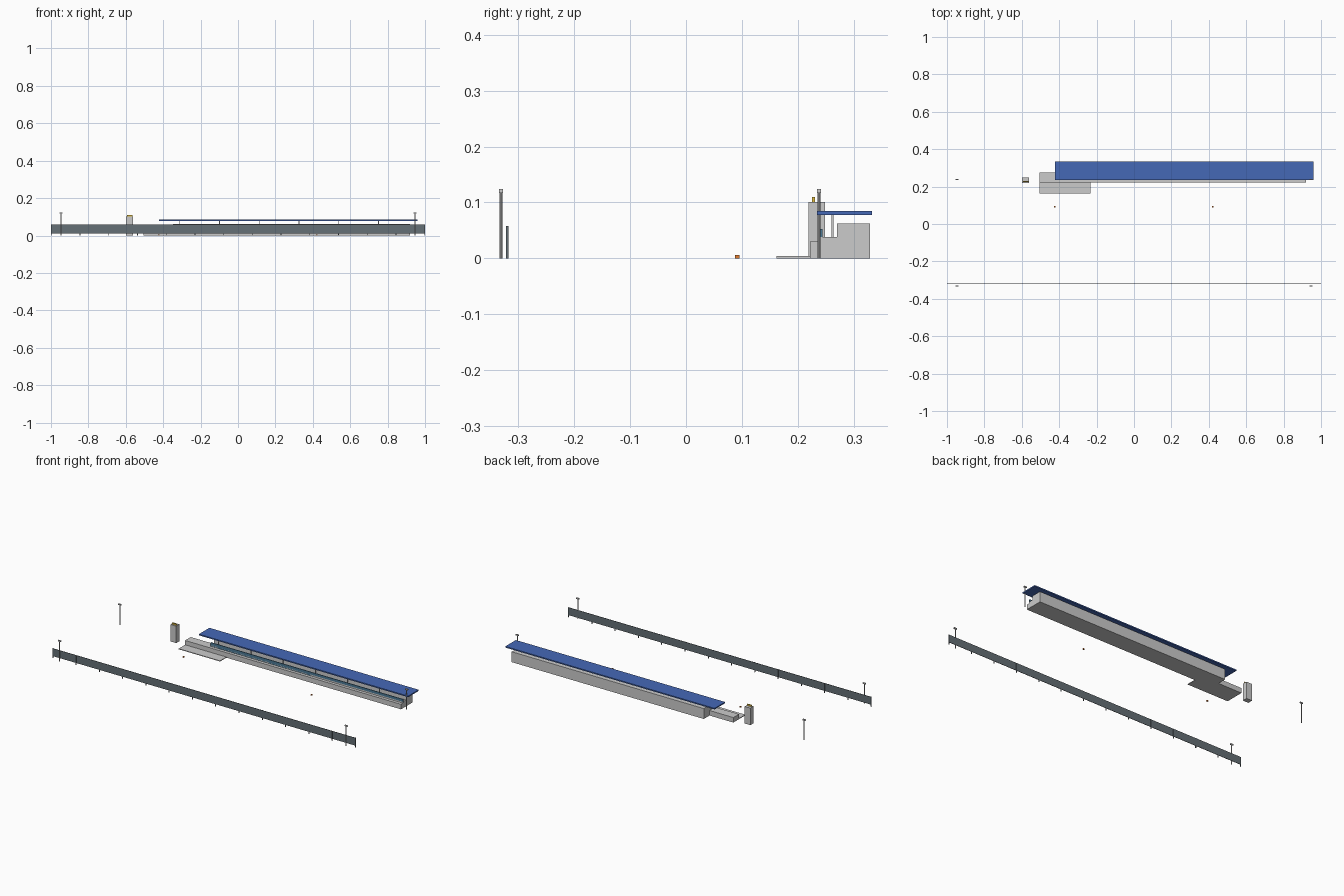
import bpy

if "Cube" in bpy.data.objects:
    bpy.data.objects.remove(bpy.data.objects["Cube"])


def material(name, color):
    m = bpy.data.materials.new(name)
    m.diffuse_color = (*color, 1)
    m.use_nodes = True
    m.node_tree.nodes["Principled BSDF"].inputs["Base Color"].default_value = m.diffuse_color
    return m


blue = material("roof_blue", (0.06, 0.14, 0.47))
glass = material("teal_glass", (0.07, 0.19, 0.30))
steel = material("steel", (0.13, 0.16, 0.18))
orange = material("orange", (0.75, 0.2, 0.03))
yellow = material("yellow", (0.75, 0.5, 0.05))


def box(name, x, y, z, mat=None):
    """Box from (min, max) ranges on each axis."""
    bpy.ops.mesh.primitive_cube_add(
        size=1, location=[(a + b) / 2 for a, b in (x, y, z)])
    ob = bpy.context.object
    ob.name = name
    ob.scale = [b - a for a, b in (x, y, z)]
    bpy.ops.object.transform_apply(location=False, rotation=False, scale=True)
    if mat:
        ob.data.materials.append(mat)
    return ob


def prism(name, profile, x0, x1):
    """Extrude a (y, z) profile along x."""
    n = len(profile)
    verts = [(x, y, z) for x in (x0, x1) for y, z in profile]
    faces = [list(range(n))[::-1], list(range(n, 2 * n))]
    faces += [(i, (i + 1) % n, n + (i + 1) % n, n + i) for i in range(n)]
    me = bpy.data.meshes.new(name)
    me.from_pydata(verts, [], faces)
    ob = bpy.data.objects.new(name, me)
    bpy.context.collection.objects.link(ob)
    return ob


# stand building with a low front tier and a tall rear block
prism("building", [(0.240, 0), (0.329, 0), (0.329, 0.062), (0.270, 0.062),
                   (0.270, 0.038), (0.240, 0.038)], -0.348, 0.92)

# low base running along the front and out past the left end
box("base_step", (-0.505, 0.92), (0.222, 0.240), (0, 0.030))
box("base_end", (-0.505, -0.348), (0.240, 0.275), (0, 0.030))
box("floor_slab", (-0.505, -0.232), (0.162, 0.222), (0, 0.004))
box("glass_front", (-0.348, 0.92), (0.240, 0.244), (0.030, 0.053), glass)

# flat roof on posts
box("roof", (-0.422, 0.959), (0.234, 0.333), (0.078, 0.085), blue)
for i in range(6):
    x = -0.311 + i * 0.2125
    box(f"roof_post_{i}", (x - 0.002, x + 0.002), (0.260, 0.264), (0.038, 0.078))

# booth with a lamp bar on top
box("booth", (-0.599, -0.561), (0.219, 0.249), (0, 0.101))
box("booth_lamp", (-0.594, -0.564), (0.225, 0.231), (0.101, 0.110), yellow)

# long barrier fence with posts
box("fence_panel", (-1, 1), (-0.3205, -0.3185), (0.012, 0.058), steel)
for i in range(14):
    x = -0.998 + i * 1.996 / 13
    box(f"fence_post_{i}", (x - 0.002, x + 0.002), (-0.3215, -0.3175), (0, 0.058), steel)

# four light poles
for sx in (-1, 1):
    for y in (-0.331, 0.238):
        x = sx * 0.946
        bpy.ops.mesh.primitive_cylinder_add(
            vertices=8, radius=0.0027, depth=0.118, location=(x, y, 0.059))
        bpy.context.object.name = "light_pole"
        box("light_head", (x - 0.009, x + 0.009), (y - 0.0035, y + 0.0035), (0.117, 0.124))

# small orange markers
for x in (-0.424, 0.422):
    box("marker", (x - 0.004, x + 0.004), (0.088, 0.096), (0, 0.006), orange)
